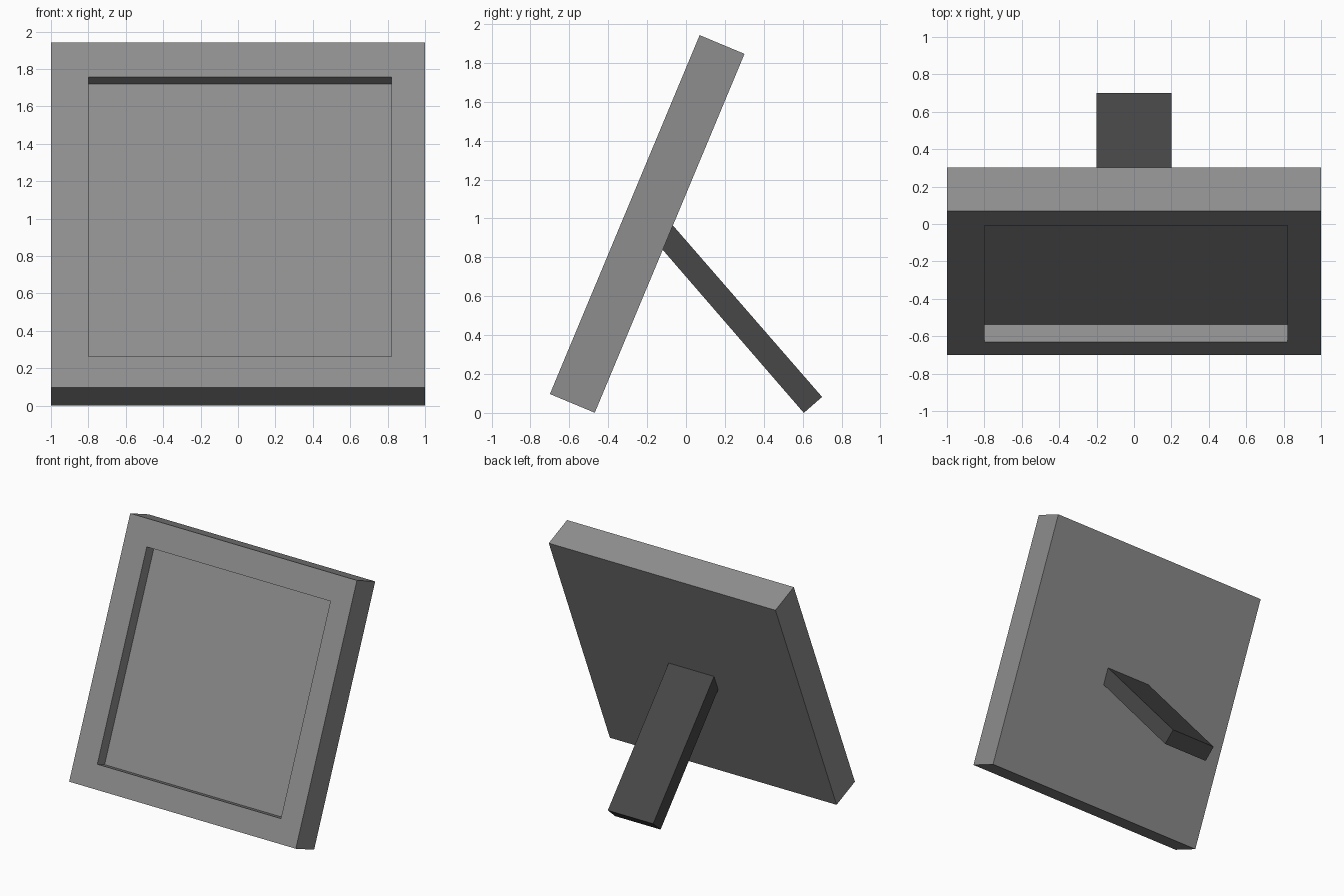
import bpy, bmesh, math
from mathutils import Vector

if "Cube" in bpy.data.objects:
    bpy.data.objects.remove(bpy.data.objects["Cube"])

TILT = math.radians(22.65)                              # lean back from vertical
ORIGIN = Vector((0, -0.70, 0.097))                      # front bottom edge of the frame
UP = Vector((0, math.sin(TILT), math.cos(TILT)))        # along the tilted panel
IN = Vector((0, math.cos(TILT), -math.sin(TILT)))       # from front to back


def loft(name, rings, grey):
    """Join successive four-point rings with quads and cap both ends."""
    bm = bmesh.new()
    loops = [[bm.verts.new(p) for p in ring] for ring in rings]
    for a, b in zip(loops, loops[1:]):
        for i in range(4):
            j = (i + 1) % 4
            bm.faces.new((a[i], a[j], b[j], b[i]))
    bm.faces.new(loops[0])
    bm.faces.new(loops[-1])
    bmesh.ops.recalc_face_normals(bm, faces=bm.faces)
    mesh = bpy.data.meshes.new(name)
    bm.to_mesh(mesh)
    bm.free()
    mat = bpy.data.materials.new(name + "_grey")
    mat.diffuse_color = (grey, grey, grey, 1)
    mat.use_nodes = True
    mat.node_tree.nodes["Principled BSDF"].inputs["Base Color"].default_value = mat.diffuse_color
    mesh.materials.append(mat)
    obj = bpy.data.objects.new(name, mesh)
    bpy.context.collection.objects.link(obj)
    return obj


def panel_ring(x0, x1, v0, v1, depth):
    """Rectangle lying in the tilted plane of the panel."""
    return [ORIGIN + Vector((x, 0, 0)) + UP * v + IN * depth
            for x, v in ((x0, v0), (x1, v0), (x1, v1), (x0, v1))]


# Frame: back, outer front edge, opening edge, recessed picture surface
outer = (-1, 1, 0, 2)
opening = (-0.80, 0.82, 0.18, 1.80)
loft("picture_frame", [
    panel_ring(*outer, 0.25),
    panel_ring(*outer, 0),
    panel_ring(*opening, 0),
    panel_ring(*opening, 0.10),
], 0.27)

# Support leg: side profile (y, z), upper end tucked just into the back
profile = [(-0.126, 0.846), (0.606, 0.0), (0.70, 0.082), (-0.076, 0.974)]
loft("support_leg", [[Vector((x, y, z)) for y, z in profile] for x in (-0.2, 0.2)], 0.064)
